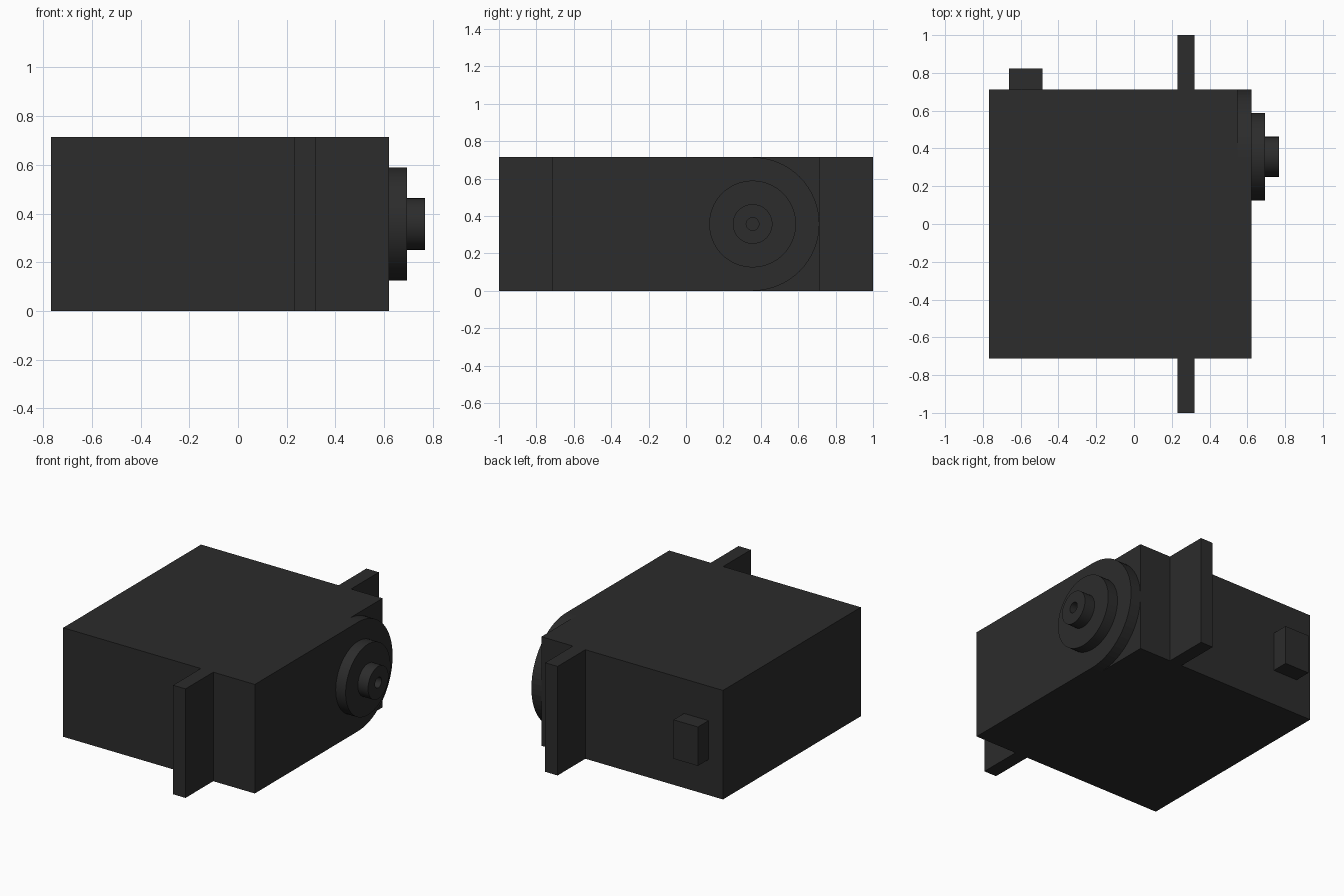
import bpy, bmesh
from math import sin, cos, pi

if "Cube" in bpy.data.objects:
    bpy.data.objects.remove(bpy.data.objects["Cube"])

X0, XS, X1 = -0.767, 0.548, 0.621    # case rear, rounded step start, case face
W, H = 0.713, 0.714                  # case half width, height
R = H / 2                            # step radius
CY, CZ = W - R, R                    # output axis

mat = bpy.data.materials.new("dark_plastic")
mat.diffuse_color = (0.025, 0.025, 0.025, 1)
mat.use_nodes = True
mat.node_tree.nodes["Principled BSDF"].inputs["Base Color"].default_value = mat.diffuse_color


def finish(name, bm, smooth=False):
    bmesh.ops.recalc_face_normals(bm, faces=bm.faces)
    me = bpy.data.meshes.new(name)
    bm.to_mesh(me)
    bm.free()
    ob = bpy.data.objects.new(name, me)
    bpy.context.collection.objects.link(ob)
    me.materials.append(mat)
    if smooth:
        bpy.context.view_layer.objects.active = ob
        ob.select_set(True)
        bpy.ops.object.shade_smooth_by_angle()
        ob.select_set(False)
    return ob


def box(name, x, y, z):
    bm = bmesh.new()
    bmesh.ops.create_cube(bm, size=1)
    for v in bm.verts:
        v.co = [r[0] + (c + 0.5) * (r[1] - r[0]) for c, r in zip(v.co, (x, y, z))]
    return finish(name, bm)


# Case: box whose output end steps down to a half-round face on the +y side
bm = bmesh.new()
V = lambda x, y, z: bm.verts.new((x, y, z))
N = 32
arc = [(CY + R * cos(a), CZ + R * sin(a)) for a in (-pi / 2 + pi * i / N for i in range(N + 1))]
back = [V(XS, *p) for p in arc]
face = [V(X1, *p) for p in arc]
fb, ft = V(X1, -W, 0), V(X1, -W, H)
rear = [V(X0, -W, 0), V(X0, W, 0), V(X0, W, H), V(X0, -W, H)]
cb, ct = V(XS, W, 0), V(XS, W, H)
m = N // 2
for loop in (
    rear,
    [fb, *face, ft],
    [rear[0], fb, ft, rear[3]],
    [rear[0], fb, face[0], back[0], cb, rear[1]],
    [rear[3], ft, face[N], back[N], ct, rear[2]],
    [rear[1], cb, back[m], ct, rear[2]],
    [cb, *back[m::-1]],
    [ct, *back[m:]],
):
    bm.faces.new(loop)
for i in range(N):
    bm.faces.new((back[i], back[i + 1], face[i + 1], face[i]))
finish("case", bm)

# Mounting flanges on both sides
for side, y in (("front", (-1, -W)), ("back", (W, 1))):
    box("mounting_flange_" + side, (0.23, 0.32), y, (0, H))

# Cable outlet
box("cable_outlet", (-0.662, -0.485), (W, 0.822), (0.233, 0.488))

# Output boss and shaft with a centre hole, turned about the x axis
profile = [(X1, 0.232), (0.693, 0.232), (0.693, 0.106), (0.767, 0.106), (0.767, 0.034), (0.64, 0.034)]
bm = bmesh.new()
S = 64
rings = [[bm.verts.new((x, CY + r * cos(2 * pi * i / S), CZ + r * sin(2 * pi * i / S)))
          for i in range(S)] for x, r in profile]
for a, b in zip(rings, rings[1:]):
    for i in range(S):
        j = (i + 1) % S
        bm.faces.new((a[i], a[j], b[j], b[i]))
bm.faces.new(rings[-1])
bm.faces.new(rings[0])
finish("output_shaft", bm, smooth=True)
